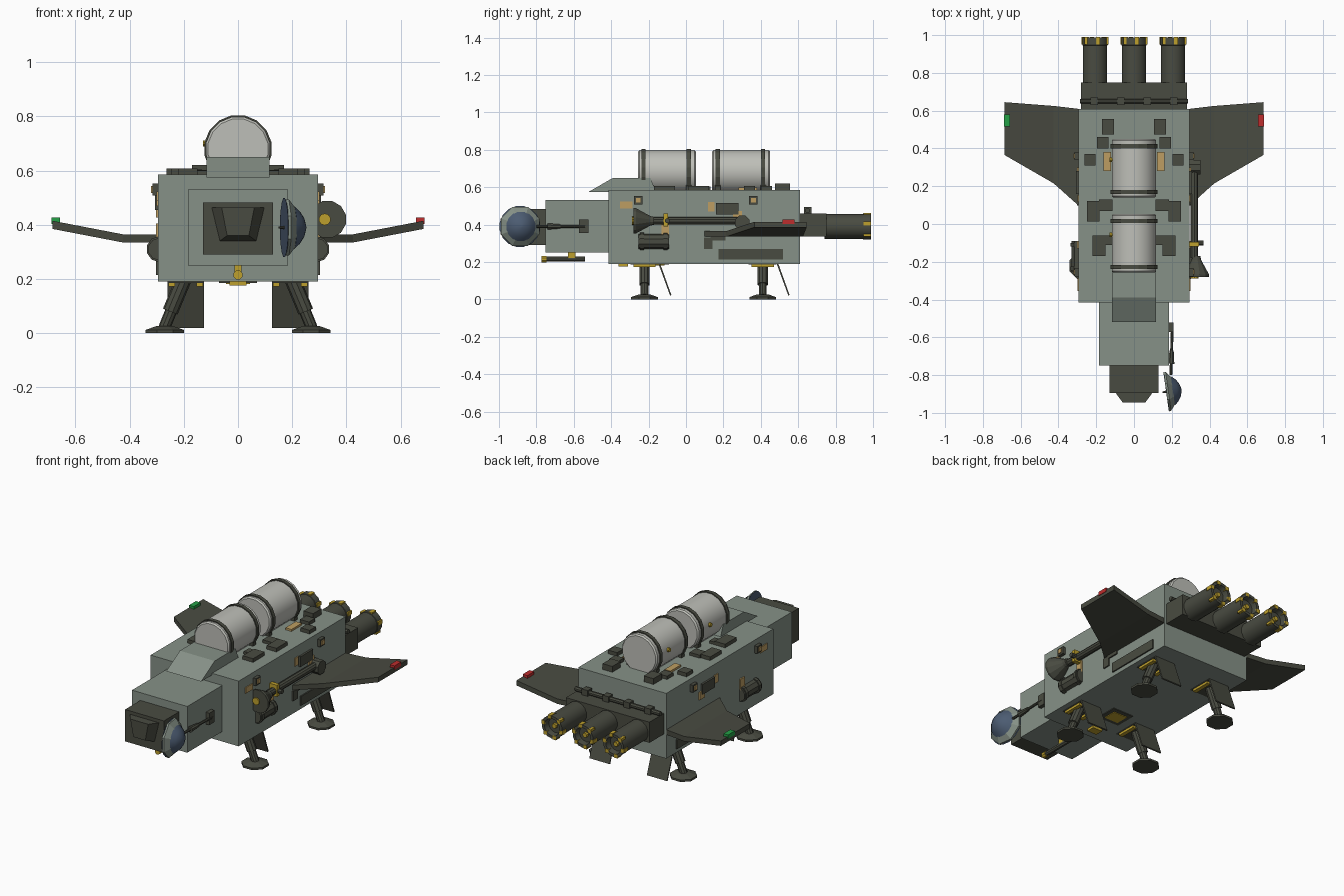
import bpy, bmesh, math
from mathutils import Vector, Matrix

if "Cube" in bpy.data.objects:
    bpy.data.objects.remove(bpy.data.objects["Cube"])


def material(name, r, g, b):
    lin = lambda c: ((c / 255 + 0.055) / 1.055) ** 2.4 if c > 10 else c / 255 / 12.92
    m = bpy.data.materials.new(name)
    m.diffuse_color = (lin(r), lin(g), lin(b), 1)
    m.use_nodes = True
    m.node_tree.nodes["Principled BSDF"].inputs["Base Color"].default_value = m.diffuse_color
    return m


HULL = material("grey_green", 134, 145, 135)
DARK = material("dark_olive", 73, 75, 65)
PALE = material("pale_tank", 190, 191, 184)
GOLD = material("yellow_gold", 190, 160, 45)
TAN = material("tan_panel", 190, 158, 98)
BLUE = material("dish_blue", 76, 92, 114)
RED = material("red_light", 190, 45, 45)
GREEN = material("green_light", 35, 160, 70)


def finish(name, bm, mat, smooth=False):
    bmesh.ops.recalc_face_normals(bm, faces=bm.faces)
    me = bpy.data.meshes.new(name)
    bm.to_mesh(me)
    bm.free()
    ob = bpy.data.objects.new(name, me)
    bpy.context.collection.objects.link(ob)
    me.materials.append(mat)
    if smooth:
        bpy.context.view_layer.objects.active = ob
        ob.select_set(True)
        bpy.ops.object.shade_smooth_by_angle(angle=math.radians(35))
        ob.select_set(False)
    return ob


def box(name, x0, x1, y0, y1, z0, z1, mat):
    bm = bmesh.new()
    bmesh.ops.create_cube(bm, size=1)
    for v in bm.verts:
        v.co = Vector(((x0 + x1) / 2 + v.co.x * (x1 - x0),
                       (y0 + y1) / 2 + v.co.y * (y1 - y0),
                       (z0 + z1) / 2 + v.co.z * (z1 - z0)))
    return finish(name, bm, mat)


def lathe(name, start, axis, profile, mat, n=12, smooth=False, closed=True):
    """Rings of (distance along axis, radius)."""
    bm = bmesh.new()
    rot = Vector(axis).to_track_quat('Z', 'Y').to_matrix()
    rings = [[bm.verts.new(Vector(start) + rot @ Vector((
        r * math.cos(2 * math.pi * (i + .5) / n), r * math.sin(2 * math.pi * (i + .5) / n), d)))
        for i in range(n)] for d, r in profile]
    for a, b in zip(rings, rings[1:]):
        for i in range(n):
            bm.faces.new((a[i], a[(i + 1) % n], b[(i + 1) % n], b[i]))
    if closed:
        bm.faces.new(rings[0])
        bm.faces.new(rings[-1])
    return finish(name, bm, mat, smooth)


def rod(name, a, b, r1, r2, mat, n=12, smooth=False):
    d = Vector(b) - Vector(a)
    return lathe(name, a, d, [(0, r1), (d.length, r2)], mat, n, smooth)


def loft(name, sections, mat):
    """Joins matching closed outlines into one solid."""
    bm = bmesh.new()
    rings = [[bm.verts.new(p) for p in s] for s in sections]
    k = len(rings[0])
    for a, b in zip(rings, rings[1:]):
        for i in range(k):
            bm.faces.new((a[i], a[(i + 1) % k], b[(i + 1) % k], b[i]))
    bm.faces.new(rings[0])
    bm.faces.new(rings[-1])
    return finish(name, bm, mat)


# Hull, forward cabin and nose
box("hull", -.295, .295, -.415, .61, .19, .585, HULL)
box("cabin", -.185, .185, -.75, -.41, .25, .53, HULL)
box("nose", -.13, .13, -.895, -.74, .29, .483, DARK)
loft("nose_window", [
    [(-.098, -.893, .463), (.098, -.893, .463), (.068, -.893, .34), (-.068, -.893, .34)],
    [(-.06, -.945, .463), (.06, -.945, .463), (.04, -.945, .36), (-.04, -.945, .36)]], DARK)
loft("top_fairing", [[(x, -.52, .575), (x, -.39, .65), (x, -.19, .65), (x, -.16, .575)]
                     for x in (-.117, .117)], HULL)

# Tanks with straps
for k, y in enumerate((-.257, .14)):
    lathe(f"tank_{k}", (0, y, .68), (0, 1, 0),
          [(0, .112), (.008, .12), (.302, .12), (.31, .112)], PALE, 16, True)
    for j, dy in enumerate((.03, .272)):
        rod(f"tank_strap_{k}_{j}", (0, y + dy - .011, .68), (0, y + dy + .011, .68),
            .126, .126, DARK, 16)
        box(f"tank_saddle_{k}_{j}", -.1, .1, y + dy - .015, y + dy + .015, .58, .62, DARK)
    rod(f"tank_valve_{k}", (-.13, y + .2, .7), (-.11, y + .2, .7), .012, .012, GOLD, 8)

# Engine block, pipe and three engines
box("engine_block", -.28, .28, .6, .75, .335, .46, DARK)
rod("rear_pipe", (-.285, .65, .475), (.285, .65, .475), .014, .014, DARK, 8)
for k in range(4):
    x = -.21 + .14 * k
    box(f"pipe_clamp_{k}", x - .02, x + .02, .63, .67, .455, .495, DARK)
for k, x in enumerate((-.206, 0, .206)):
    lathe(f"engine_{k}", (x, .74, .39), (0, 1, 0),
          [(0, .066), (.205, .066), (.207, .069), (.248, .069), (.248, .052), (.215, .045)],
          DARK, 14, True)
    rod(f"engine_core_{k}", (x, .94, .39), (x, .97, .39), .018, .014, GOLD, 8)
    for j in range(6):
        a = math.tau * (j + .25) / 6
        c, s = .062 * math.cos(a), .062 * math.sin(a)
        box(f"engine_tab_{k}_{j}", x + c - .011, x + c + .011, .95, .99,
            .39 + s - .011, .39 + s + .011, GOLD)

# Cranked wings with tip lights
for s, side, lamp in ((1, "right", RED), (-1, "left", GREEN)):
    def wing_section(x, y0, y1, z):
        return [(s * x, y0, z), (s * x, y1, z), (s * x, y1, z + .03), (s * x, y0, z + .03)]
    loft(f"wing_{side}", [wing_section(.28, .085, .608, .335), wing_section(.425, .215, .625, .335),
                          wing_section(.685, .365, .645, .385)], DARK)
    x0, x1 = sorted((s * .657, s * .688))
    box(f"wing_light_{side}", x0, x1, .515, .58, .403, .427, lamp)

# Landing legs, pads, bays and doors
for s in (-1, 1):
    for k, y in enumerate((-.222, .41)):
        tag = f"{'left' if s < 0 else 'right'}_{k}"
        lathe(f"foot_{tag}", (s * .27, y, 0), (0, 0, 1),
              [(0, .077), (.012, .077), (.026, .035)], DARK, 8)
        rod(f"leg_{tag}", (s * .272, y, .02), (s * .215, y, .16), .022, .022, DARK, 10, True)
        rod(f"leg_sleeve_{tag}", (s * .25, y, .08), (s * .2, y, .2), .029, .029, DARK, 10, True)
        loft(f"leg_door_{tag}", [[(s * x, y + .075, .19), (s * x, y + .137, .02),
                                  (s * x, y + .144, .023), (s * x, y + .083, .193)]
                                 for x in (.125, .26)], DARK)
        x0, x1 = sorted((s * .125, s * .26))
        box(f"leg_bay_{tag}", x0, x1, y - .075, y + .075, .186, .192, DARK)
        for j, dx in enumerate((-.052, .052)):
            x = s * .1925 + dx
            box(f"bay_rail_{tag}_{j}", x - .012, x + .012, y - .06, y + .06, .172, .188, GOLD)

# Belly hatch, belly lamp and chin antenna
box("belly_hatch", -.07, .07, -.22, -.09, .186, .192, DARK)
box("belly_hatch_panel", -.045, .045, -.195, -.115, .182, .188, GOLD)
box("belly_lamp", -.032, .032, -.36, -.31, .176, .192, GOLD)
rod("chin_barrel", (0, -.75, .215), (0, -.54, .215), .014, .014, DARK, 8)
rod("chin_tip", (0, -.772, .215), (0, -.745, .215), .018, .018, GOLD, 8)
box("chin_mount", -.012, .012, -.632, -.59, .22, .255, GOLD)

# Side dish on its arm
box("dish_mount", .18, .208, -.572, -.522, .355, .427, DARK)
rod("dish_arm", (.203, -.54, .39), (.195, -.8, .39), .008, .008, DARK, 8)
rod("dish_joint", (.197, -.74, .39), (.199, -.67, .39), .018, .012, DARK, 8)
axis, hub = Vector((.99, .14, 0)).normalized(), Vector((.17, -.888, .39))
lathe("dish_rim", hub, axis, [(0, .112), (.012, .112), (.038, .078)], HULL, 8, closed=False)
lathe("dish_dome", hub, axis, [(.036, .08), (.058, .06), (.074, .035), (.082, .006)], BLUE, 16, True)
lathe("dish_bowl", hub, axis, [(0, .111), (.02, .07), (.03, .02), (.031, .002)], BLUE, 16, True)
rod("dish_feed", hub - axis * .02, hub + axis * .03, .004, .012, DARK, 8)

# Right side horn, tube and coupling
lathe("horn", (.33, -.28, .42), (0, 1, 0), [(0, .07), (.012, .07), (.09, .026), (.11, .022)], DARK, 12)
rod("horn_core", (.32, -.288, .42), (.32, -.27, .42), .022, .022, GOLD, 10)
rod("horn_tube", (.32, -.18, .42), (.32, .32, .42), .021, .021, DARK, 10, True)
rod("tube_coupling", (.29, .3, .41), (.352, .3, .41), .042, .042, DARK, 8)
box("tube_bracket", .29, .345, -.12, -.095, .39, .46, GOLD)
rod("tube_knob", (.34, -.1, .42), (.368, -.1, .42), .014, .014, DARK, 8)

# Side panels: y, z, width, height, thickness, colour
SIDE = [(-.255, .53, .044, .044, .02, DARK), (-.255, .53, .026, .026, .026, TAN),
        (.36, .53, .044, .044, .02, DARK), (.36, .53, .026, .026, .026, TAN),
        (-.32, .505, .068, .036, .005, TAN), (.135, .495, .035, .05, .005, TAN),
        (.22, .485, .12, .062, .012, DARK), (.275, .45, .05, .045, .008, TAN),
        (.345, .242, .345, .056, .008, DARK), (.12, .3, .045, .06, .008, DARK),
        (.17, .335, .08, .04, .008, DARK), (-.11, .37, .04, .07, .008, TAN)]
# Roof boxes: x, y, width, depth, height, colour
ROOF = [(.138, .515, .065, .08, .035, DARK), (.165, .43, .06, .06, .02, DARK),
        (.233, .34, .06, .06, .022, DARK), (.142, .33, .04, .1, .012, TAN),
        (.215, .068, .065, .108, .022, DARK), (.15, .1, .07, .06, .018, DARK),
        (.185, -.115, .07, .11, .022, DARK), (.14, -.085, .05, .05, .016, DARK)]
for s, side in ((-1, "left"), (1, "right")):
    for k, (y, z, w, h, t, mat) in enumerate(SIDE):
        x0, x1 = sorted((s * .29, s * (.295 + t)))
        box(f"side_panel_{side}_{k}", x0, x1, y - w / 2, y + w / 2, z - h / 2, z + h / 2, mat)
    for k, (x, y, w, d, h, mat) in enumerate(ROOF):
        box(f"roof_box_{side}_{k}", s * x - w / 2, s * x + w / 2, y - d / 2, y + d / 2,
            .58, .585 + h, mat)
    # Canister pod low on the hull side
    rod(f"side_pod_{side}", (s * .29, -.255, .31), (s * .29, -.09, .31), .042, .042, DARK, 10, True)
    for j, y in enumerate((-.235, -.11)):
        rod(f"pod_band_{side}_{j}", (s * .29, y - .01, .31), (s * .29, y + .01, .31),
            .048, .048, DARK, 10)
